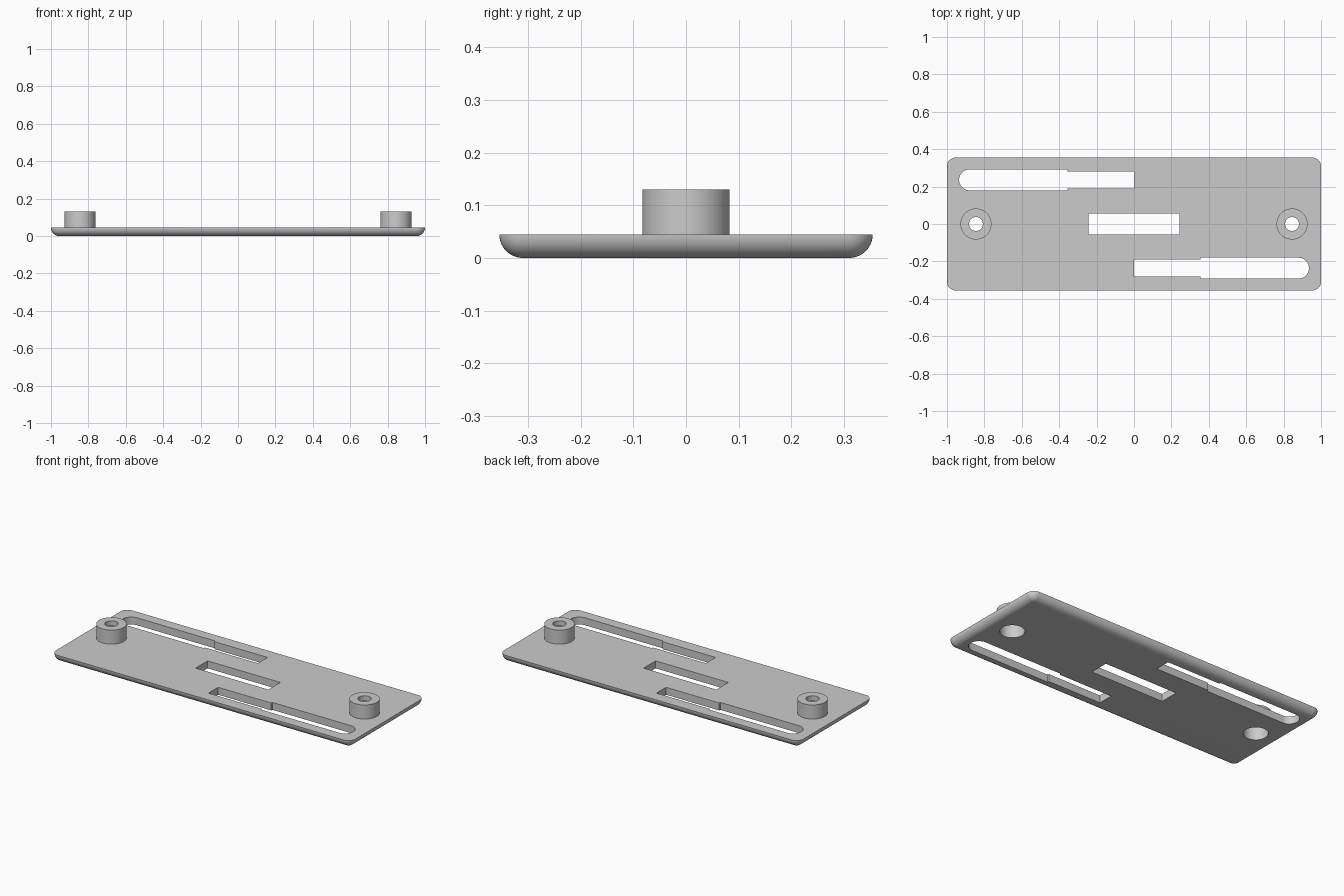
import bpy, bmesh, math

old = bpy.data.objects.get("Cube")
if old:
    bpy.data.objects.remove(old, do_unlink=True)

LENGTH, WIDTH, THICK = 2.0, 0.71, 0.045
BOSS_X, BOSS_TOP = 0.845, 0.13
BOSS_R, BORE_R, SCREW_R = 0.083, 0.067, 0.037

grey = bpy.data.materials.new("plain grey")
grey.use_nodes = True
grey.diffuse_color = (0.6, 0.6, 0.6, 1)
grey.node_tree.nodes["Principled BSDF"].inputs["Base Color"].default_value = (0.6, 0.6, 0.6, 1)


def make_object(name, bm):
    bmesh.ops.recalc_face_normals(bm, faces=bm.faces)
    mesh = bpy.data.meshes.new(name)
    bm.to_mesh(mesh)
    bm.free()
    mesh.materials.append(grey)
    obj = bpy.data.objects.new(name, mesh)
    bpy.context.collection.objects.link(obj)
    return obj


def bridge(bm, a, b):
    for i in range(len(a)):
        j = (i + 1) % len(a)
        bm.faces.new((a[i], a[j], b[j], b[i]))


def arc(cx, cy, r, start, end, steps):
    angles = [math.radians(start + (end - start) * i / steps) for i in range(steps + 1)]
    return [(cx + r * math.cos(a), cy + r * math.sin(a)) for a in angles]


def loft(name, rings):
    """Stack of (outline, height) rings, capped at both ends."""
    bm = bmesh.new()
    loops = [[bm.verts.new((x, y, z)) for x, y in pts] for pts, z in rings]
    for a, b in zip(loops, loops[1:]):
        bridge(bm, a, b)
    bm.faces.new(loops[0])
    bm.faces.new(loops[-1])
    return make_object(name, bm)


def rounded_rect(hx, hy, r):
    pts = []
    for q, (sx, sy) in enumerate([(1, 1), (-1, 1), (-1, -1), (1, -1)]):
        pts += arc(sx * (hx - r), sy * (hy - r), r, 90 * q, 90 * q + 90, 8)
    return pts


def cutter(name, outline):
    obj = loft(name, [(outline, -0.1), (outline, 0.2)])
    obj.hide_render = True
    return obj


def smooth(obj):
    bpy.ops.object.select_all(action="DESELECT")
    obj.select_set(True)
    bpy.context.view_layer.objects.active = obj
    bpy.ops.object.shade_smooth_by_angle(angle=math.radians(30))


# Plate with a rounded lower edge
rings = []
for i in range(11):
    a = math.pi / 2 * i / 10
    inset = THICK * (1 - math.sin(a))
    outline = rounded_rect(LENGTH / 2 - inset, WIDTH / 2 - inset, THICK + 0.001 - inset)
    rings.append((outline, THICK * (1 - math.cos(a))))
plate = loft("base_plate", rings)

# Openings: central window, two stepped slots, two bores
cutters = [cutter("window_cutter", [(-0.243, -0.057), (0.243, -0.057), (0.243, 0.057), (-0.243, 0.057)])]
slot_y, wide, narrow, step_x = 0.236, 0.056, 0.046, 0.355
slot = [(0, -slot_y - narrow), (step_x, -slot_y - narrow), (step_x, -slot_y - wide)]
slot += arc(0.935 - wide, -slot_y, wide, -90, 90, 20)
slot += [(step_x, -slot_y + wide), (step_x, -slot_y + narrow), (0, -slot_y + narrow)]
for s in (1, -1):
    cutters.append(cutter("slot_cutter", [(s * x, s * y) for x, y in slot]))
    cutters.append(cutter("bore_cutter", arc(s * BOSS_X, 0, BORE_R, 0, 352.5, 47)))
for c in cutters:
    mod = plate.modifiers.new(c.name, "BOOLEAN")
    mod.operation, mod.solver, mod.object = "DIFFERENCE", "EXACT", c
bpy.context.view_layer.update()
graph = bpy.context.evaluated_depsgraph_get()
cut_mesh = bpy.data.meshes.new_from_object(plate.evaluated_get(graph))
plate.modifiers.clear()
plate.data = cut_mesh
for c in cutters:
    bpy.data.objects.remove(c, do_unlink=True)
smooth(plate)

# Hollow screw bosses, counterbored from below
profile = [(BORE_R, THICK), (BOSS_R, THICK), (BOSS_R, BOSS_TOP),
           (SCREW_R, BOSS_TOP), (SCREW_R, 0.1), (BORE_R, 0.1)]
for side, s in (("left", 1), ("right", -1)):
    bm = bmesh.new()
    loops = [[bm.verts.new((x, y, z)) for x, y in arc(s * BOSS_X, 0, r, 0, 352.5, 47)]
             for r, z in profile]
    for k in range(len(loops)):
        bridge(bm, loops[k], loops[(k + 1) % len(loops)])
    smooth(make_object(side + "_screw_boss", bm))
